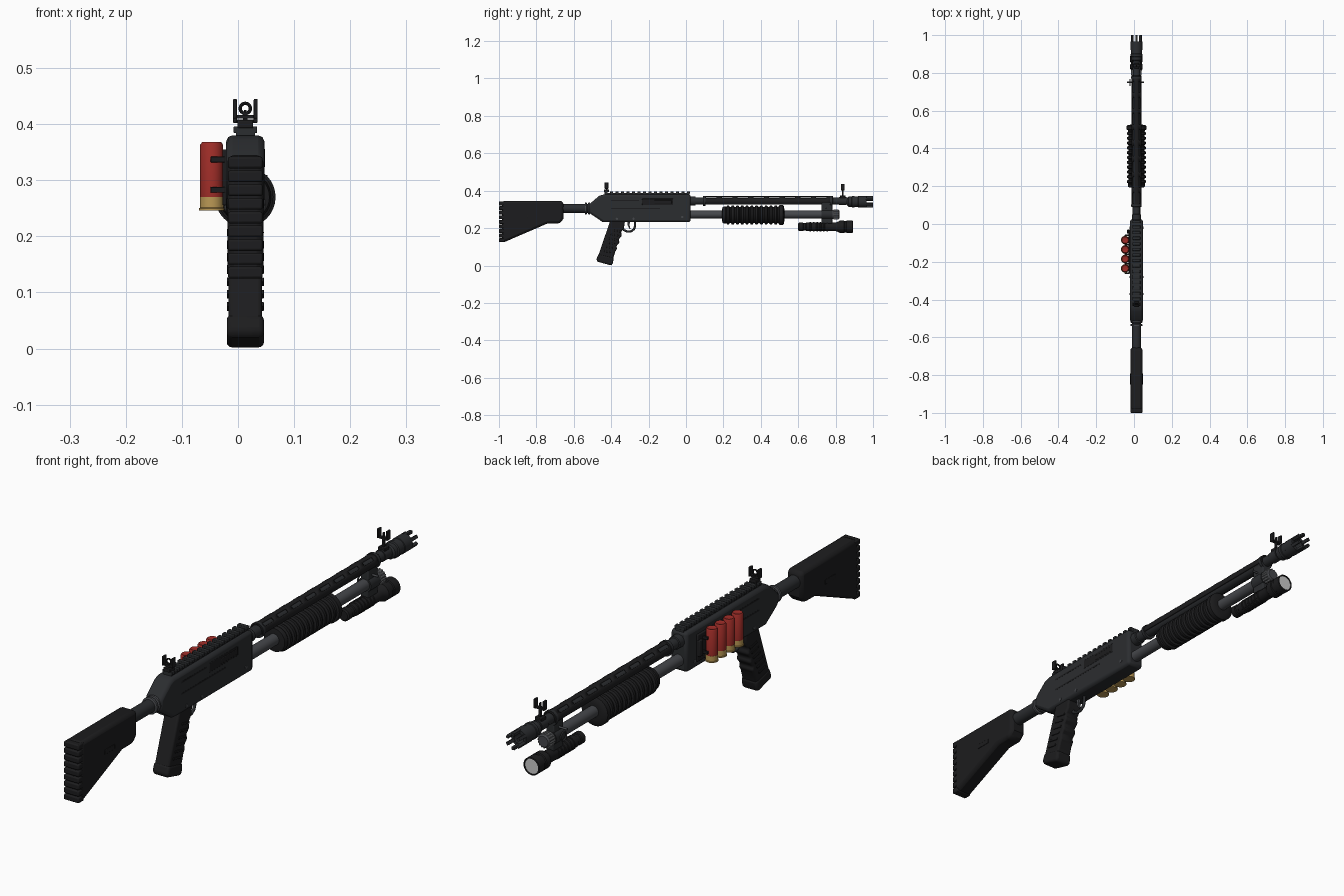
import bpy, bmesh, math
from mathutils import Vector, Matrix

if "Cube" in bpy.data.objects:
    bpy.data.objects.remove(bpy.data.objects["Cube"])

CX = 0.013  # centre plane of the gun


def mat(name, r, g, b):
    m = bpy.data.materials.new(name)
    m.diffuse_color = (r, g, b, 1)
    m.use_nodes = True
    m.node_tree.nodes["Principled BSDF"].inputs["Base Color"].default_value = m.diffuse_color
    return m


BODY = mat("gunmetal", .024, .026, .029)
BLACK = mat("black_polymer", .012, .012, .013)
STEEL = mat("steel", .06, .063, .07)
BRIGHT = mat("bright_steel", .28, .29, .3)
LENS = mat("lens", .75, .75, .75)
RED = mat("red_hull", .33, .025, .02)
BRASS = mat("brass", .5, .32, .09)


def finish(name, bm, m, bevel=0, seg=2):
    bmesh.ops.recalc_face_normals(bm, faces=bm.faces)
    me = bpy.data.meshes.new(name)
    bm.to_mesh(me)
    bm.free()
    o = bpy.data.objects.new(name, me)
    bpy.context.collection.objects.link(o)
    me.materials.append(m)
    if bevel:
        b = o.modifiers.new("bevel", 'BEVEL')
        b.width, b.segments, b.limit_method = bevel, seg, 'ANGLE'
        b.angle_limit = math.radians(40)
    return o


def box(name, x, y, z, m=BODY, bevel=0):
    """Box from (low, high) ranges; x is relative to the gun centre."""
    bm = bmesh.new()
    bmesh.ops.create_cube(bm, size=1)
    for v in bm.verts:
        v.co = [(a + b) / 2 + c * (b - a) for (a, b), c in zip((x, y, z), v.co)]
        v.co.x += CX
    return finish(name, bm, m, bevel)


def prism(name, pts, half, m=BODY, bevel=0, x=0, seg=2):
    """Side profile (y, z) extruded across x."""
    bm = bmesh.new()
    f = bm.faces.new([bm.verts.new((CX + x - half, y, z)) for y, z in pts])
    r = bmesh.ops.extrude_face_region(bm, geom=[f])
    bmesh.ops.translate(bm, vec=(2 * half, 0, 0),
                        verts=[v for v in r['geom'] if isinstance(v, bmesh.types.BMVert)])
    return finish(name, bm, m, bevel, seg)


def lathe(name, pts, at, m=BODY, axis='Y', n=24):
    """Turned part: (distance along axis, radius) profile; at = centre (x, y, z)."""
    bm = bmesh.new()
    rings = []
    for d, r in pts:
        ring = []
        for i in range(n):
            a = 2 * math.pi * i / n
            c, s = r * math.cos(a), r * math.sin(a)
            p = {'X': (d, c, s), 'Y': (c, d, s), 'Z': (c, s, d)}[axis]
            ring.append(bm.verts.new(Vector(at) + Vector(p)))
        rings.append(ring)
    for a, b in zip(rings, rings[1:]):
        for i in range(n):
            bm.faces.new((a[i], a[i - 1], b[i - 1], b[i]))
    bm.faces.new(rings[0])
    bm.faces.new(rings[-1])
    return finish(name, bm, m)


def ring(name, at, R, r, m, axis='Y'):
    bpy.ops.mesh.primitive_torus_add(major_radius=R, minor_radius=r, major_segments=24, minor_segments=8, location=at)
    o = bpy.context.object
    o.name = name
    o.rotation_euler = {'X': (0, math.pi / 2, 0), 'Y': (math.pi / 2, 0, 0)}[axis]
    o.data.materials.append(m)


# stock and ridged butt pad
prism("stock", [(-.985, .128), (-.965, .128), (-.74, .225), (-.675, .225), (-.655, .25),
                (-.655, .34), (-.67, .345), (-.985, .345)], .032, BLACK, .012)
for i in range(9):
    z = .125 + i * .0245
    box("butt_pad_ridge", (-.031, .031), (-1, -.968), (z, z + .021), BLACK, .004)
for s in (-1, 1):
    box("stock_side_panel", sorted((s * .03, s * .0335)), (-.85, -.79), (.25, .268), BLACK, .003)
lathe("stock_tube", [(-.67, .024), (-.5, .024)], (CX, 0, .305))
for y in (-.535, -.518):
    lathe("stock_collar", [(y - .006, .027), (y - .004, .031), (y + .004, .031), (y + .006, .027)], (CX, 0, .305), STEEL)

# receiver with side details
prism("receiver", [(-.52, .283), (-.445, .232), (.025, .232), (.025, .38), (-.44, .38), (-.465, .372), (-.52, .325)],
      .034, BODY, .011)
box("ejection_port", (.03, .0347), (-.235, -.068), (.322, .358), BLACK, .002)
box("bolt", (.03, .0355), (-.17, -.075), (.328, .35), BLACK, .003)
for s in (-1, 1):
    for z, a, b in ((.302, -.4, -.14), (.345, -.4, -.25)):
        box("receiver_groove", sorted((s * .031, s * .0346)), (a, b), (z, z + .006), BLACK)
    for y, z in ((-.37, .25), (-.28, .25), (-.02, .26)):
        lathe("receiver_pin", [(-.002, .006), (.002, .006)], (CX + s * .034, y, z), STEEL, 'X', 12)

# top rail
box("rail_base", (-.017, .017), (-.435, .02), (.375, .387), BODY)
for i in range(16):
    y = -.435 + i * .0293
    box("rail_tooth", (-.021, .021), (y, y + .016), (.384, .396), BODY, .002)

# iron sights
for nm, y, z, base in (("rear", -.425, .428, .393), ("front", .838, .42, .36)):
    box(nm + "_sight_base", (-.014, .014), (y - .014, y + .014), (base, base + .014), BLACK, .002)
    box(nm + "_sight_post", (-.004, .004), (y - .004, y + .004), (base, z - .008), BLACK)
    box(nm + "_sight_bridge", (-.02, .02), (y - .007, y + .007), (z - .018, z - .012), BLACK)
    for s in (-1, 1):
        box(nm + "_sight_wing", sorted((s * .015, s * .022)), (y - .01, y + .01), (z - .018, z + .017), BLACK, .002)
ring("rear_sight_ring", (CX, -.425, .428), .009, .003, BLACK)
box("front_sight_blade", (-.002, .002), (.834, .842), (.4, .425), BLACK)
lathe("front_sight_band", [(.818, .022), (.858, .022)], (CX, 0, .345))

# pistol grip with finger grooves
prism("grip", [(-.405, .24), (-.47, .05), (-.392, .03), (-.378, .075), (-.368, .09), (-.373, .103), (-.355, .123),
               (-.36, .14), (-.342, .16), (-.348, .18), (-.332, .2), (-.326, .24)], .03, BLACK, .01, seg=3)
prism("grip_cap", [(-.468, .062), (-.48, .03), (-.472, .02), (-.398, 0), (-.391, .012), (-.386, .042)], .033, BLACK, .009, seg=3)
for s in (-1, 1):
    for i in range(6):
        y, z = -.425 + i * .0105, .075 + i * .022
        prism("grip_side_rib", [(y - .02, z), (y + .022, z - .008), (y + .024, z), (y - .018, z + .008)],
              .0025, BLACK, .001, s * .0305)

# trigger guard and trigger
cu = bpy.data.curves.new("trigger_guard", 'CURVE')
cu.dimensions, cu.bevel_depth, cu.bevel_resolution = '3D', .006, 2
sp = cu.splines.new('POLY')
path = [(-.34, .205), (-.333, .19), (-.315, .182), (-.293, .183), (-.278, .194), (-.273, .21), (-.272, .24)]
sp.points.add(len(path) - 1)
for p, (y, z) in zip(sp.points, path):
    p.co = (CX, y, z, 1)
guard = bpy.data.objects.new("trigger_guard", cu)
bpy.context.collection.objects.link(guard)
cu.materials.append(BODY)
prism("trigger", [(-.312, .24), (-.312, .215), (-.302, .194), (-.297, .196), (-.302, .216), (-.298, .24)], .005, STEEL, .001)

# side carrier with four shells
box("shell_carrier", (-.041, -.032), (-.262, -.03), (.255, .355), BLACK, .003)
for i in range(4):
    p = (-.047, -.085 - i * .05, 0)
    lathe("shell_hull", [(.268, .0205), (.363, .0205), (.368, .017), (.366, .012)], p, RED, 'Z')
    lathe("shell_base", [(.246, .0225), (.25, .0225), (.251, .021), (.27, .021)], p, BRASS, 'Z')
for z in (.278, .332):
    for i in range(5):
        y = -.06 - i * .05
        box("shell_clip", (-.062, -.036), (y - .004, y + .004), (z, z + .01), BLACK, .001)
box("carrier_front_tab", (-.05, -.034), (-.05, -.03), (.275, .335), BLACK, .003)

# barrel, castle muzzle
lathe("barrel", [(.02, .02), (.9, .019)], (CX, 0, .345))
lathe("barrel_collar", [(.02, .024), (.05, .024), (.052, .02)], (CX, 0, .345))
lathe("muzzle_brake", [(.862, .021), (.868, .027), (.885, .027), (.888, .031), (.9, .031), (.902, .029), (.92, .029),
                       (.922, .031), (.966, .031), (.966, .019), (.9, .019)], (CX, 0, .341), BODY)
for i in range(6):
    prong = box("muzzle_prong", (-.006 - CX, .006 - CX), (.96, 1), (.02, .031), BODY, .001)
    prong.matrix_world = Matrix.Translation((CX, 0, .341)) @ Matrix.Rotation(i * math.pi / 3, 4, 'Y')

# vented heat shield: arc grid with slot cells removed
bm = bmesh.new()
ys = [.09]
for i in range(8):
    ys += [.108 + i * .084, .164 + i * .084]
ys.append(.785)
angs = [math.radians(-20 + 220 * k / 20) for k in range(21)]
grid = [[bm.verts.new((CX + .026 * math.cos(a), y, .345 + .026 * math.sin(a))) for a in angs] for y in ys]
for j in range(len(ys) - 1):
    for k in range(20):
        if j % 2 and k in (5, 6, 7, 12, 13, 14):
            continue
        bm.faces.new((grid[j][k], grid[j][k + 1], grid[j + 1][k + 1], grid[j + 1][k]))
shield = finish("heat_shield", bm, BLACK)
shield.modifiers.new("thickness", 'SOLIDIFY').thickness = .004
for y in (.092, .77):
    lathe("shield_band", [(y, .028), (y + .012, .028)], (CX, 0, .345), BODY)

# magazine tube and knurled cap
lathe("magazine_tube", [(.02, .021), (.79, .021)], (CX, 0, .273), STEEL)
lathe("magazine_cap", [(.78, .022), (.785, .025), (.815, .025), (.822, .02)], (CX, 0, .273), STEEL)
for i in range(16):
    a = i * math.pi / 8
    lathe("cap_knurl", [(.788, .003), (.816, .003)], (CX + .025 * math.cos(a), 0, .273 + .025 * math.sin(a)), BRIGHT, n=6)

# ribbed pump forend
prof = [(.193, .03), (.195, .043), (.21, .046)]
for i in range(11):
    y = .215 + i * .0255
    prof += [(y, .043), (y + .004, .05), (y + .015, .05), (y + .019, .043)]
prof += [(.497, .046), (.5, .054), (.518, .054), (.524, .045), (.526, .03)]
lathe("pump_forend", prof, (CX, 0, .27), BLACK, n=32)

# barrel clamp with sling loop
box("barrel_clamp", (-.016, .016), (.725, .782), (.225, .34), BODY, .004)
lathe("clamp_tube_band", [(.725, .027), (.782, .027)], (CX, 0, .273), BODY)
lathe("clamp_screw", [(-.05, .004), (.04, .004)], (CX, .75, .305), STEEL, 'X', 12)
ring("sling_loop", (CX - .034, .75, .275), .016, .003, STEEL, 'X')

# flashlight under the magazine tube
lathe("flashlight_body", [(.6, .018), (.604, .023), (.625, .023), (.628, .02), (.64, .02), (.643, .023), (.8, .023), (.818, .03),
                          (.822, .033), (.845, .033), (.848, .03), (.856, .03), (.859, .033), (.89, .033), (.892, .029),
                          (.884, .028)], (CX, 0, .207), BLACK)
lathe("flashlight_lens", [(.88, .028), (.888, .028)], (CX, 0, .207), LENS)
for i in range(6):
    y = .66 + i * .018
    lathe("flashlight_grip_ring", [(y, .023), (y + .002, .025), (y + .008, .025), (y + .01, .023)], (CX, 0, .207), BLACK)

# smooth round parts, keep hard edges
bpy.ops.object.select_all(action='DESELECT')
for o in bpy.context.collection.objects:
    if o.type == 'MESH':
        o.select_set(True)
        bpy.context.view_layer.objects.active = o
bpy.ops.object.shade_smooth_by_angle(angle=math.radians(35))
